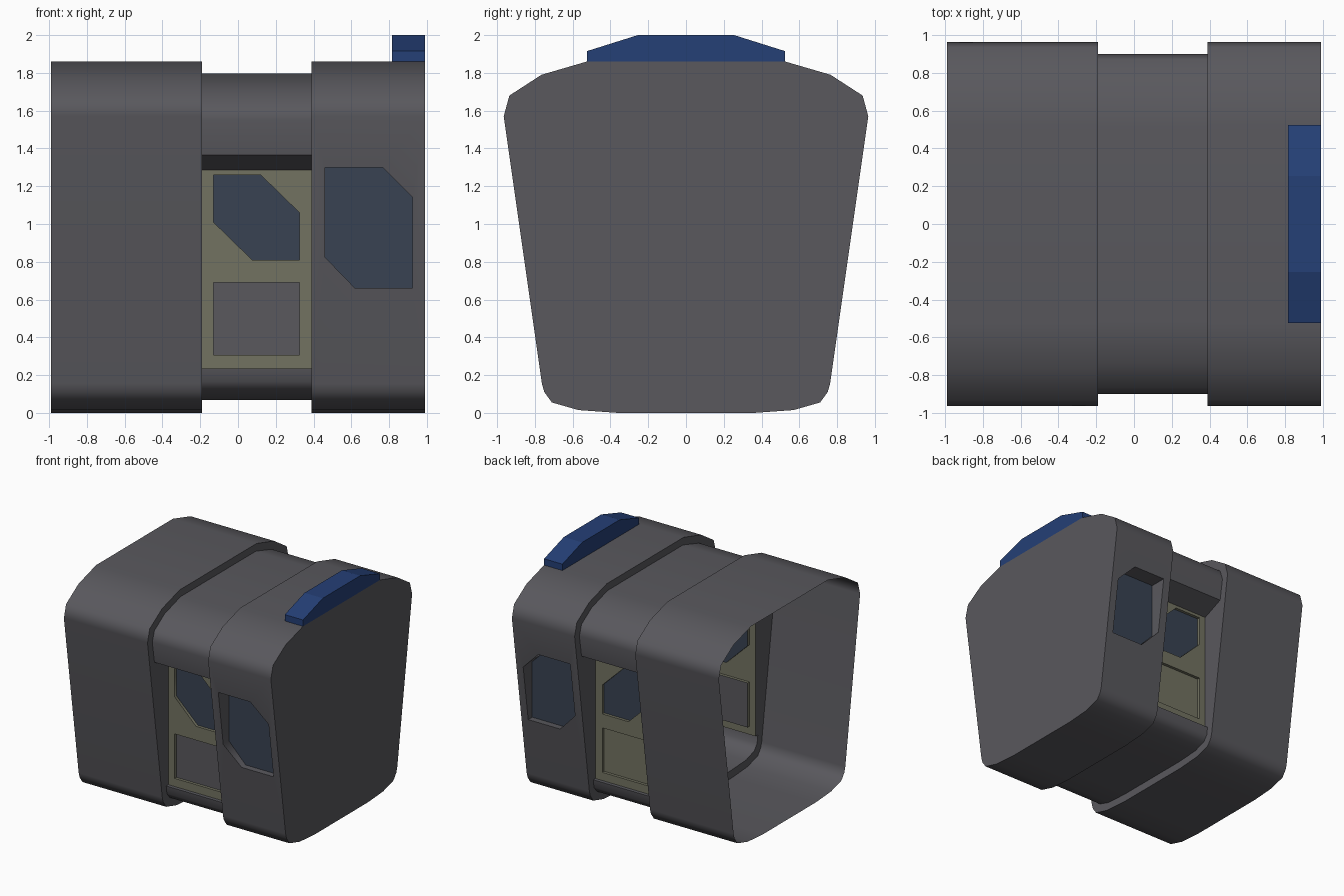
import bpy, bmesh, math
from mathutils import Vector

if "Cube" in bpy.data.objects:
    bpy.data.objects.remove(bpy.data.objects["Cube"])


def material(name, rgb):
    m = bpy.data.materials.new(name)
    m.diffuse_color = (*rgb, 1)
    m.use_nodes = True
    m.node_tree.nodes["Principled BSDF"].inputs["Base Color"].default_value = m.diffuse_color
    return m


GREY = material("dark_grey", (0.10, 0.098, 0.11))
OLIVE = material("olive", (0.17, 0.17, 0.12))
GLASS = material("tinted_glass", (0.04, 0.055, 0.085))
BLUE = material("blue", (0.018, 0.05, 0.18))
MATS = [GREY, OLIVE, GLASS, BLUE]

# Half cross-sections (y, z), from underside to roof
OUTER = [(0.36, 0), (0.57, 0.015), (0.71, 0.055), (0.75, 0.11), (0.763, 0.155),
         (0.965, 1.57), (0.935, 1.68), (0.765, 1.79), (0.525, 1.86)]
DOOR_Y = 0.68
MIDDLE = [(0.34, 0.068), (0.55, 0.08), (0.66, 0.115), (0.70, 0.165), (0.71, 0.235),
          (DOOR_Y, 0.235), (DOOR_Y, 1.285), (0.87, 1.365),
          (0.90, 1.55), (0.87, 1.64), (0.735, 1.73), (0.515, 1.797)]

# Recess outlines (x, z)
CAB_WINDOW = [(0.46, 1.30), (0.765, 1.30), (0.925, 1.14),
              (0.925, 0.66), (0.62, 0.66), (0.46, 0.825)]
DOOR_WINDOW = [(-0.13, 1.26), (0.12, 1.26), (0.325, 1.06),
               (0.325, 0.81), (0.075, 0.81), (-0.13, 1.01)]
DOOR_PANEL = [(-0.13, 0.69), (0.325, 0.69), (0.325, 0.305), (-0.13, 0.305)]


def full(half):
    return half + [(-y, z) for y, z in reversed(half)]


def loop_edges(bm, verts):
    pairs = zip(verts, verts[1:] + verts[:1])
    return [bm.edges.get(p) or bm.edges.new(p) for p in pairs]


def fill(bm, loops, normal, mat):
    edges = [e for lp in loops for e in loop_edges(bm, lp)]
    res = bmesh.ops.triangle_fill(bm, use_beauty=True, edges=edges, normal=normal)
    for f in res["geom"]:
        if isinstance(f, bmesh.types.BMFace):
            f.material_index = MATS.index(mat)


def finish(bm, name, smooth=True):
    bmesh.ops.recalc_face_normals(bm, faces=bm.faces[:])
    me = bpy.data.meshes.new(name)
    bm.to_mesh(me)
    bm.free()
    for m in MATS:
        me.materials.append(m)
    ob = bpy.data.objects.new(name, me)
    bpy.context.collection.objects.link(ob)
    if smooth:
        bpy.ops.object.select_all(action='DESELECT')
        ob.select_set(True)
        bpy.context.view_layer.objects.active = ob
        bpy.ops.object.shade_smooth_by_angle(angle=math.radians(50))
        wn = ob.modifiers.new("flat_walls", 'WEIGHTED_NORMAL')
        wn.keep_sharp = True
    return ob


def tunnel(name, half, x0, x1, wall=None, wall_mat=GREY, recesses=(), cap=False):
    """Sweep a section along x; the chosen wall segment gets recesses on both sides.
    recesses: (outline, depth y, material on -y side, material on +y side)"""
    bm = bmesh.new()
    pts = full(half)
    n = len(pts)
    a = [bm.verts.new((x0, y, z)) for y, z in pts]
    b = [bm.verts.new((x1, y, z)) for y, z in pts]
    for i in range(n):
        j = (i + 1) % n
        if wall is None or i not in (wall, n - 2 - wall):
            bm.faces.new((a[i], a[j], b[j], b[i]))
            continue
        side = 1 if pts[i][0] > 0 else -1
        (ya, za), (yb, zb) = half[wall], half[wall + 1]
        slope = (yb - ya) / (zb - za)
        loops = [[a[i], a[j], b[j], b[i]]]
        for outline, depth, mat_front, mat_back in recesses:
            rim = [bm.verts.new((x, side * (ya + (z - za) * slope), z)) for x, z in outline]
            floor = [bm.verts.new((x, side * depth, z)) for x, z in outline]
            loops.append(rim)
            for k in range(len(rim)):
                m = (k + 1) % len(rim)
                f = bm.faces.new((rim[k], rim[m], floor[m], floor[k]))
                f.material_index = MATS.index(wall_mat)
            f = bm.faces.new(floor)
            f.material_index = MATS.index(mat_back if side > 0 else mat_front)
        fill(bm, loops, Vector((0, side, -slope)).normalized(), wall_mat)
    if cap:
        bm.faces.new(b)
    return finish(bm, name)


def ring(name, x):
    """Flat step between the outer shell and the recessed middle."""
    bm = bmesh.new()
    loops = [[bm.verts.new((x, y, z)) for y, z in full(h)] for h in (OUTER, MIDDLE)]
    fill(bm, loops, Vector((1, 0, 0)), GREY)
    return finish(bm, name, smooth=False)


# Open rear shell, door section and closed front shell
tunnel("rear_shell", OUTER, -0.99, -0.19)
tunnel("door_section", MIDDLE, -0.19, 0.39, wall=5, wall_mat=OLIVE,
       recesses=[(DOOR_WINDOW, DOOR_Y - 0.025, GLASS, GLASS),
                 (DOOR_PANEL, DOOR_Y - 0.025, GREY, OLIVE)])
tunnel("front_shell", OUTER, 0.39, 0.99, wall=4,
       recesses=[(CAB_WINDOW, 0.78, GLASS, GLASS)], cap=True)
ring("rear_step", -0.19)
ring("front_step", 0.39)

# Blue roof marker
bm = bmesh.new()
prof = full([(0.525, 1.86), (0.525, 1.915), (0.255, 2.0)])
ends = [[bm.verts.new((x, y, z)) for y, z in prof] for x in (0.815, 0.99)]
for e in ends:
    bm.faces.new(e)
for i in range(len(prof)):
    j = (i + 1) % len(prof)
    bm.faces.new((ends[0][i], ends[0][j], ends[1][j], ends[1][i]))
for f in bm.faces:
    f.material_index = MATS.index(BLUE)
finish(bm, "roof_marker", smooth=False)
